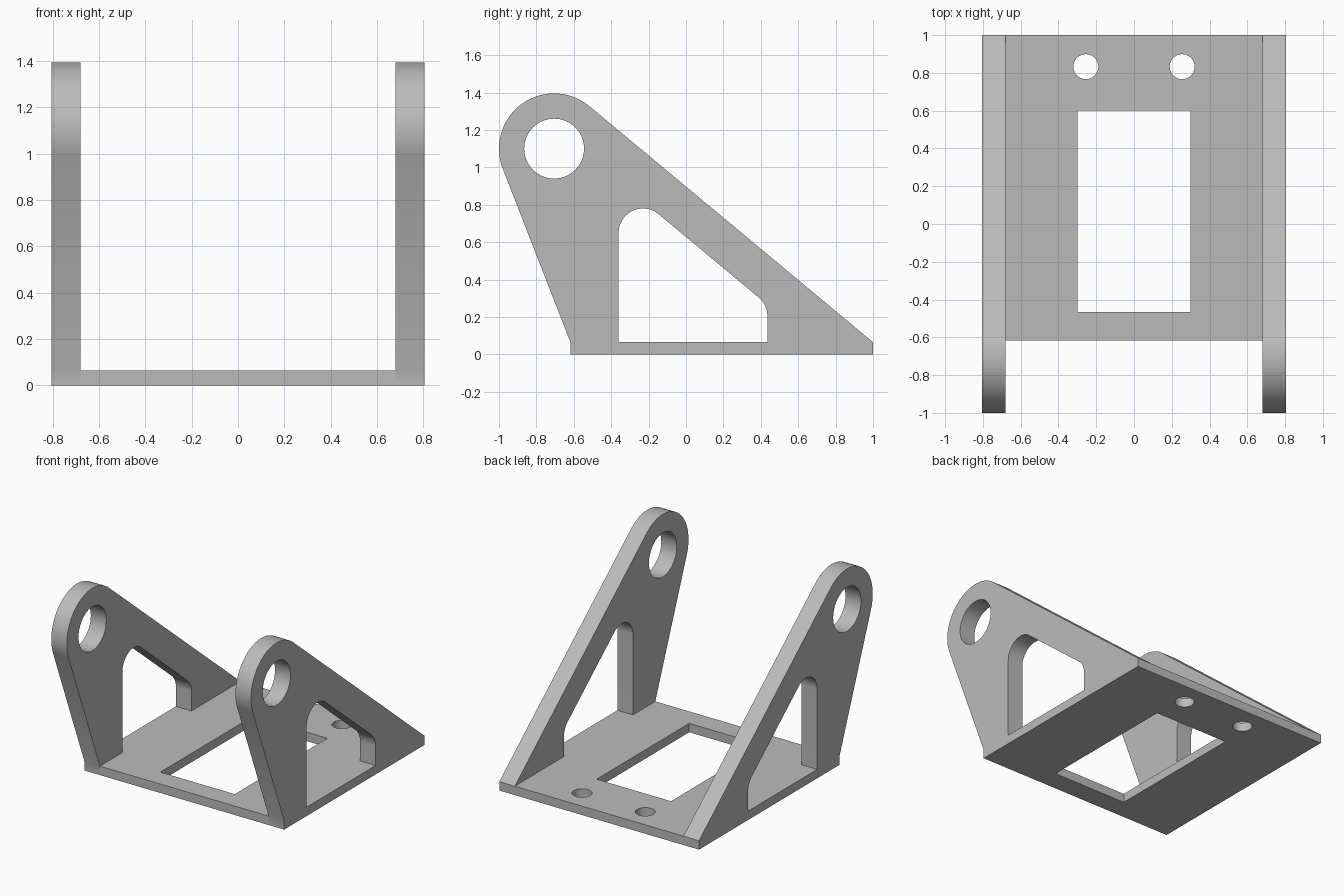
import bpy, bmesh
from math import pi, cos, sin, atan2, acos, hypot, radians
from mathutils import Matrix

if "Cube" in bpy.data.objects:
    bpy.data.objects.remove(bpy.data.objects["Cube"], do_unlink=True)

HALF_WIDTH, INNER, FLOOR = 0.805, 0.68, 0.065
FRONT, BACK = -0.618, 1.0

grey = bpy.data.materials.new("plain grey")
grey.use_nodes = True
grey.diffuse_color = (0.5, 0.5, 0.5, 1)
grey.node_tree.nodes["Principled BSDF"].inputs["Base Color"].default_value = (0.5, 0.5, 0.5, 1)


def arc(centre, radius, start, end, steps):
    angles = [start + (end - start) * i / steps for i in range(steps + 1)]
    return [(centre[0] + radius * cos(a), centre[1] + radius * sin(a)) for a in angles]


def circle(centre, radius, steps=64):
    return arc(centre, radius, 0, 2 * pi, steps)[:-1]


def rectangle(x0, x1, y0, y1):
    return [(x0, y0), (x1, y0), (x1, y1), (x0, y1)]


def tangent_angle(centre, radius, point, side):
    """Angle on the circle where the line from point touches it."""
    dx, dy = point[0] - centre[0], point[1] - centre[1]
    return atan2(dy, dx) + side * acos(radius / hypot(dx, dy))


def plate(name, loops, thickness, matrix):
    """Flat plate from an outline followed by its holes."""
    curve = bpy.data.curves.new(name, "CURVE")
    curve.dimensions = "2D"
    curve.fill_mode = "BOTH"
    curve.extrude = thickness / 2
    for loop in loops:
        spline = curve.splines.new("POLY")
        spline.points.add(len(loop) - 1)
        for point, (x, y) in zip(spline.points, loop):
            point.co = (x, y, 0, 1)
        spline.use_cyclic_u = True
    temp = bpy.data.objects.new(name + " profile", curve)
    bpy.context.collection.objects.link(temp)
    bpy.context.view_layer.update()
    evaluated = temp.evaluated_get(bpy.context.evaluated_depsgraph_get())
    mesh = bpy.data.meshes.new_from_object(evaluated)
    bpy.data.objects.remove(temp, do_unlink=True)
    bpy.data.curves.remove(curve)
    bm = bmesh.new()
    bm.from_mesh(mesh)
    bmesh.ops.remove_doubles(bm, verts=bm.verts, dist=1e-5)
    bmesh.ops.transform(bm, matrix=matrix, verts=bm.verts)
    bmesh.ops.recalc_face_normals(bm, faces=bm.faces)
    bm.to_mesh(mesh)
    bm.free()
    mesh.name = name
    mesh.materials.clear()
    mesh.materials.append(grey)
    obj = bpy.data.objects.new(name, mesh)
    bpy.context.collection.objects.link(obj)
    bpy.ops.object.select_all(action="DESELECT")
    obj.select_set(True)
    bpy.context.view_layer.objects.active = obj
    bpy.ops.object.shade_smooth_by_angle(angle=radians(30))
    return obj


# Base plate with a window and two bolt holes
base = [rectangle(-INNER, INNER, FRONT, BACK), rectangle(-0.3, 0.3, -0.465, 0.6)]
base += [circle((x, 0.833), 0.066, 48) for x in (-0.255, 0.255)]
plate("base_plate", base, FLOOR, Matrix.Translation((0, 0, FLOOR / 2)))

# Side arm outline: a round eye joined by tangents to the base
eye, eye_radius = (-0.705, 1.1), 0.295
back_angle = tangent_angle(eye, eye_radius, (BACK, FLOOR), 1)
front_angle = tangent_angle(eye, eye_radius, (FRONT, FLOOR), -1) + 2 * pi
outline = [(FRONT, FLOOR), (FRONT, 0), (BACK, 0), (BACK, FLOOR)]
outline += arc(eye, eye_radius, back_angle, front_angle, 48)

# Side arm window: sloped edge parallel to the back of the arm
round_radius = 0.13
upper_y, upper_z, lower_y = -0.23, 0.65, 0.305
lower_z = upper_z - (lower_y - upper_y) * cos(back_angle) / sin(back_angle)
window = [(upper_y - round_radius, FLOOR), (lower_y + round_radius, FLOOR)]
window += arc((lower_y, lower_z), round_radius, 0, back_angle, 16)
window += arc((upper_y, upper_z), round_radius, back_angle, pi, 32)

# Left and right arms, stood upright facing sideways
upright = Matrix.Rotation(pi / 2, 4, "Z") @ Matrix.Rotation(pi / 2, 4, "X")
for side, sign in (("left", 1), ("right", -1)):
    place = Matrix.Translation((sign * (HALF_WIDTH + INNER) / 2, 0, 0)) @ upright
    plate(side + "_arm", [outline, window, circle(eye, 0.16)], HALF_WIDTH - INNER, place)
